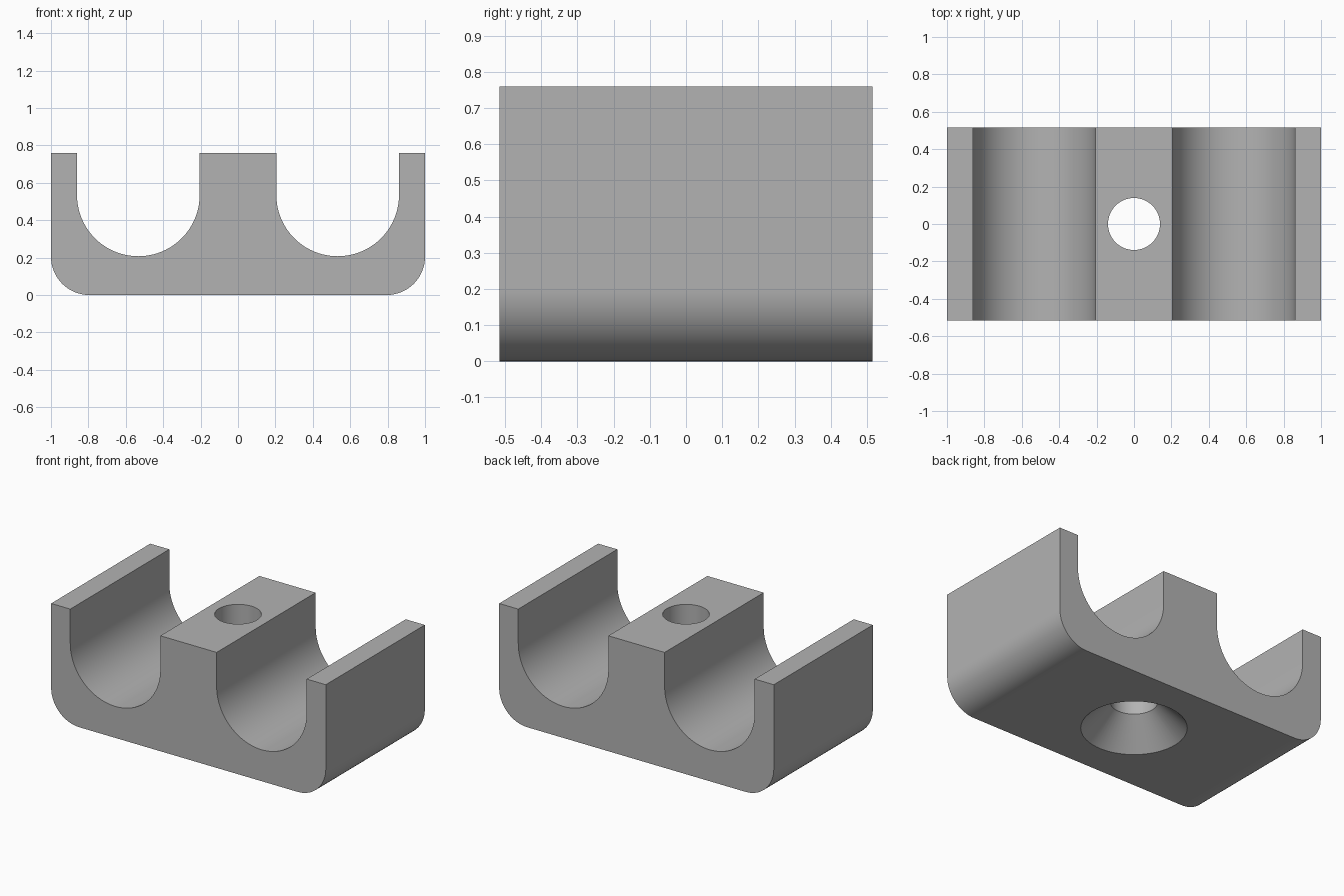
import bpy
import bmesh
from math import cos, sin, pi, radians

if "Cube" in bpy.data.objects:
    bpy.data.objects.remove(bpy.data.objects["Cube"])

HEIGHT, HALF_DEPTH = 0.76, 0.515
CORNER = 0.205
GROOVE_X, GROOVE_R, GROOVE_Z = 0.533, 0.328, 0.535
HOLE_R, SINK_R = 0.139, 0.313

grey = bpy.data.materials.new("plain grey")
grey.use_nodes = True
colour = (0.45, 0.45, 0.45, 1)
grey.diffuse_color = colour
grey.node_tree.nodes["Principled BSDF"].inputs["Base Color"].default_value = colour


def arc(cx, cz, r, start, end, steps):
    angles = [radians(start + (end - start) * i / steps) for i in range(steps + 1)]
    return [(cx + r * cos(a), cz + r * sin(a)) for a in angles]


def make_object(name, bm):
    bmesh.ops.recalc_face_normals(bm, faces=bm.faces)
    mesh = bpy.data.meshes.new(name)
    bm.to_mesh(mesh)
    bm.free()
    mesh.materials.append(grey)
    obj = bpy.data.objects.new(name, mesh)
    bpy.context.collection.objects.link(obj)
    return obj


# Clamp body: right half of the profile, mirrored, then extruded in depth
half = arc(1 - CORNER, CORNER, CORNER, -90, 0, 16)
half += [(1, HEIGHT), (GROOVE_X + GROOVE_R, HEIGHT)]
half += arc(GROOVE_X, GROOVE_Z, GROOVE_R, 0, -180, 40)
half += [(GROOVE_X - GROOVE_R, HEIGHT)]
profile = half + [(-x, z) for x, z in reversed(half)]

bm = bmesh.new()
face = bm.faces.new([bm.verts.new((x, -HALF_DEPTH, z)) for x, z in profile])
extruded = bmesh.ops.extrude_face_region(bm, geom=[face], use_keep_orig=True)
moved = [v for v in extruded["geom"] if isinstance(v, bmesh.types.BMVert)]
bmesh.ops.translate(bm, verts=moved, vec=(0, 2 * HALF_DEPTH, 0))
body = make_object("double_pipe_clamp", bm)

# Screw hole cutter: countersink below, straight bore above
over = 0.05
outline = [(SINK_R + over, -over), (HOLE_R, SINK_R - HOLE_R), (HOLE_R, HEIGHT + over)]
bm = bmesh.new()
steps = 64
rings = [[bm.verts.new((r * cos(2 * pi * i / steps), r * sin(2 * pi * i / steps), z))
          for i in range(steps)] for r, z in outline]
for low, high in zip(rings, rings[1:]):
    for i in range(steps):
        j = (i + 1) % steps
        bm.faces.new((low[i], low[j], high[j], high[i]))
bm.faces.new(rings[0])
bm.faces.new(rings[-1])
cutter = make_object("screw_hole_cutter", bm)
cutter.hide_render = True

# Cut the hole and shade the curved walls smooth
cut = body.modifiers.new("screw hole", "BOOLEAN")
cut.operation = "DIFFERENCE"
cut.solver = "EXACT"
cut.object = cutter
bpy.ops.object.select_all(action="DESELECT")
bpy.context.view_layer.objects.active = body
body.select_set(True)
bpy.ops.object.modifier_apply(modifier=cut.name)
bpy.data.objects.remove(cutter)
bpy.ops.object.shade_smooth_by_angle(angle=radians(30))
